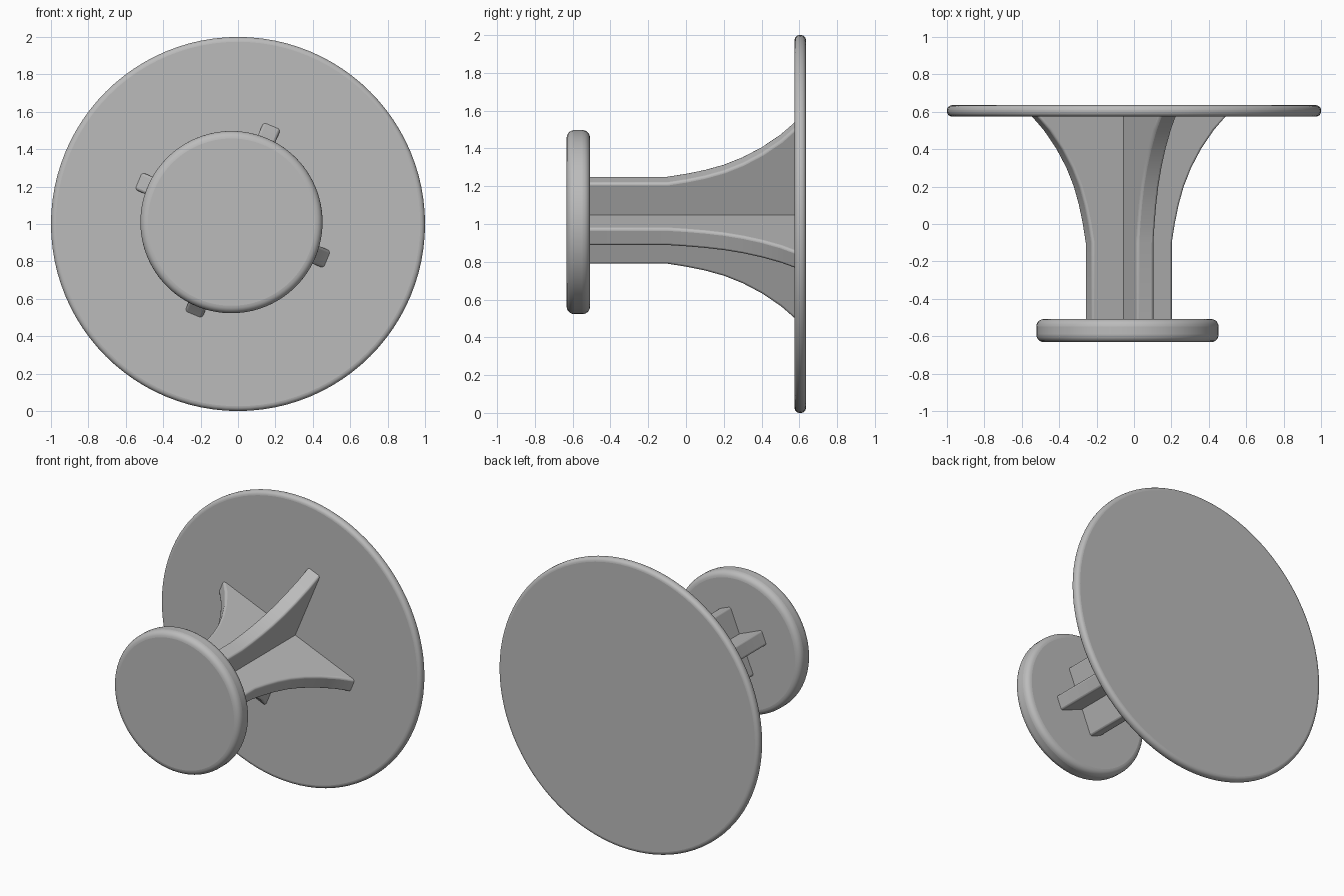
import bpy, bmesh, math
from mathutils import Vector

cube = bpy.data.objects.get("Cube")
if cube:
    bpy.data.objects.remove(cube, do_unlink=True)

grey = bpy.data.materials.new("plain grey")
grey.use_nodes = True
grey.diffuse_color = (0.5, 0.5, 0.5, 1)
bsdf = next(n for n in grey.node_tree.nodes if n.type == 'BSDF_PRINCIPLED')
bsdf.inputs["Base Color"].default_value = (0.5, 0.5, 0.5, 1)


def finish(obj, name, bevel, segments):
    """Name, colour, round the edges and smooth the shading."""
    obj.name = obj.data.name = name
    obj.data.materials.append(grey)
    mod = obj.modifiers.new("rounded_edges", 'BEVEL')
    mod.width, mod.segments = bevel, segments
    mod.limit_method, mod.angle_limit = 'ANGLE', math.radians(40)
    bpy.ops.object.select_all(action='DESELECT')
    obj.select_set(True)
    bpy.context.view_layer.objects.active = obj
    bpy.ops.object.shade_smooth_by_angle(angle=math.radians(40))


def disc(name, centre, radius, y0, y1, bevel):
    """Round plate lying across the y axis."""
    bpy.ops.mesh.primitive_cylinder_add(
        vertices=96, radius=radius, depth=y1 - y0,
        location=(centre[0], (y0 + y1) / 2, centre[1]),
        rotation=(math.pi / 2, 0, 0))
    bpy.ops.object.transform_apply(location=False)
    finish(bpy.context.object, name, bevel, 5)


def rib_plate(name, angle, thickness):
    """Flared plate spanning both sides of the stem, turned about y."""
    half = [(0.233, -0.53), (0.233, -0.1), (0.25, 0.0), (0.272, 0.1),
            (0.302, 0.2), (0.345, 0.3), (0.402, 0.4), (0.475, 0.5),
            (0.56, 0.59)]
    outline = half + [(-x, y) for x, y in reversed(half)]
    bm = bmesh.new()
    face = bm.faces.new([bm.verts.new((x, y, -thickness / 2)) for x, y in outline])
    ext = bmesh.ops.extrude_face_region(bm, geom=[face])
    top = [v for v in ext["geom"] if isinstance(v, bmesh.types.BMVert)]
    bmesh.ops.translate(bm, verts=top, vec=Vector((0, 0, thickness)))
    bmesh.ops.recalc_face_normals(bm, faces=bm.faces)
    mesh = bpy.data.meshes.new(name)
    bm.to_mesh(mesh)
    bm.free()
    obj = bpy.data.objects.new(name, mesh)
    bpy.context.collection.objects.link(obj)
    obj.location = (-0.028, 0, 1.02)
    obj.rotation_euler = (0, math.radians(angle), 0)
    finish(obj, name, 0.014, 3)


# Wide thin plate at the back, thicker knob at the front
disc("back_plate", (0, 1.0), 1.0, 0.575, 0.635, 0.026)
disc("front_knob", (-0.035, 1.01), 0.487, -0.632, -0.508, 0.04)

# Cross-shaped flared stem joining them
for i in range(2):
    rib_plate(f"stem_rib_{i + 1}", 22.6 + 90 * i, 0.1)
